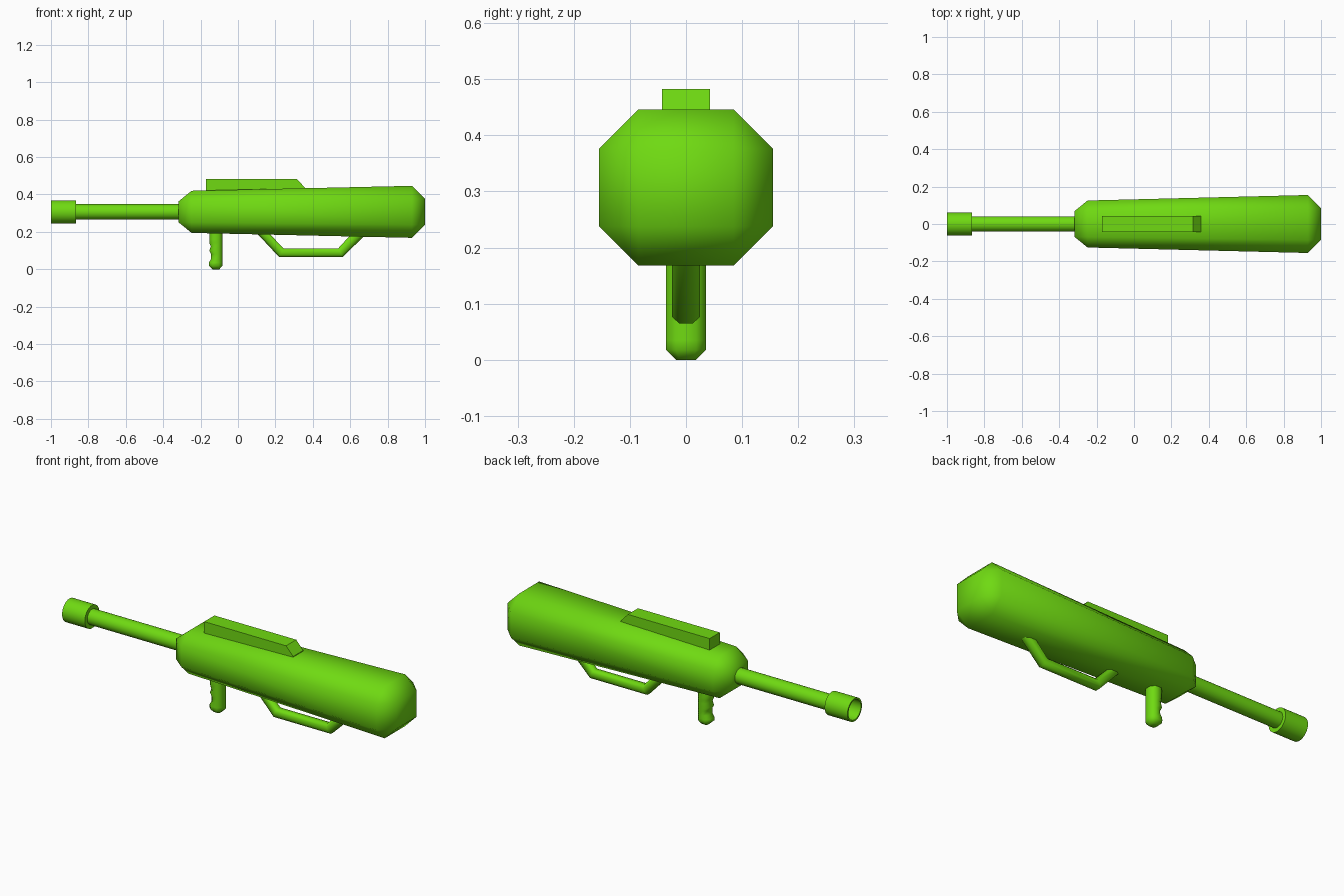
import bpy, bmesh, math
from mathutils import Vector

if "Cube" in bpy.data.objects:
    bpy.data.objects.remove(bpy.data.objects["Cube"])

AXIS_Z = 0.307  # height of the barrel and body axis

green = bpy.data.materials.new("green")
green.diffuse_color = (0.16, 0.70, 0.006, 1)
green.use_nodes = True
green.node_tree.nodes["Principled BSDF"].inputs["Base Color"].default_value = green.diffuse_color


def finish(bm, name, angle=60):
    bmesh.ops.recalc_face_normals(bm, faces=bm.faces)
    mesh = bpy.data.meshes.new(name)
    bm.to_mesh(mesh)
    bm.free()
    mesh.materials.append(green)
    ob = bpy.data.objects.new(name, mesh)
    bpy.context.collection.objects.link(ob)
    bpy.ops.object.select_all(action='DESELECT')
    ob.select_set(True)
    bpy.context.view_layer.objects.active = ob
    bpy.ops.object.shade_smooth_by_angle(angle=math.radians(angle))
    return ob


def loft(name, rings, angle=60):
    """Skin a list of equal-length point rings and cap both ends."""
    bm = bmesh.new()
    vs = [[bm.verts.new(p) for p in ring] for ring in rings]
    n = len(vs[0])
    for a, b in zip(vs, vs[1:]):
        for i in range(n):
            j = (i + 1) % n
            bm.faces.new((a[i], a[j], b[j], b[i]))
    bm.faces.new(vs[0])
    bm.faces.new(vs[-1])
    return finish(bm, name, angle)


def lathe(name, profile, sides=32):
    """Revolve (x, radius) points around the barrel axis."""
    return loft(name, [[(x, r * math.cos(2 * math.pi * i / sides),
                         AXIS_Z + r * math.sin(2 * math.pi * i / sides))
                        for i in range(sides)] for x, r in profile])


def octagon(a, b, c):
    """Chamfered rectangle of half sizes a, b with corner cut c."""
    return [(a - c, -b), (a, c - b), (a, b - c), (a - c, b),
            (c - a, b), (-a, b - c), (-a, c - b), (c - a, -b)]


# body: bevelled box, tapered toward the barrel
bm = bmesh.new()
bmesh.ops.create_cube(bm, size=1)
for v in bm.verts:
    v.co = Vector((v.co.x * 1.318 + 0.341, v.co.y * 0.31, v.co.z * 0.278))
bmesh.ops.bevel(bm, geom=bm.edges[:], offset=0.07, offset_type='OFFSET',
                segments=1, profile=0.5, affect='EDGES')
for v in bm.verts:
    if v.co.x < 0.34:
        v.co.y *= 0.81
        v.co.z *= 0.81
    v.co.z += AXIS_Z
finish(bm, "body")

# barrel and hollow muzzle
lathe("barrel", [(-0.88, 0.041), (-0.29, 0.041)])
lathe("muzzle", [(-0.865, 0.03), (-0.865, 0.0615), (-1.0, 0.0615),
                 (-1.0, 0.053), (-0.885, 0.053), (-0.885, 0.02)])

# top sight rail: side profile extruded across y
side = [(-0.17, 0.40), (-0.17, 0.483), (0.315, 0.483), (0.357, 0.437), (0.357, 0.41)]
loft("sight_rail", [[(x, y, z) for x, z in side] for y in (-0.043, 0.043)], 40)

# grip: stacked octagons (z, front x, back x, half width, chamfer), finger waves on the front
grip = [(0.0, -0.136, -0.1, 0.018, 0.006), (0.018, -0.155, -0.084, 0.036, 0.018),
        (0.035, -0.156, -0.084, 0.036, 0.018), (0.055, -0.144, -0.084, 0.036, 0.018),
        (0.08, -0.143, -0.084, 0.036, 0.018), (0.10, -0.154, -0.084, 0.036, 0.018),
        (0.12, -0.145, -0.084, 0.036, 0.018), (0.14, -0.153, -0.084, 0.036, 0.018),
        (0.16, -0.153, -0.084, 0.036, 0.018), (0.225, -0.153, -0.084, 0.036, 0.018)]
loft("grip", [[((x0 + x1) / 2 + u, w, z)
               for u, w in octagon((x1 - x0) / 2, hw, c)]
              for z, x0, x1, hw, c in grip])

# lower carrying handle: octagon swept between outer and inner path points
stations = [((0.075, 0.22), (0.140, 0.22)), ((0.220, 0.065), (0.243, 0.112)),
            ((0.560, 0.065), (0.536, 0.112)), ((0.717, 0.22), (0.635, 0.22))]
rings = []
for outer, inner in stations:
    o, i = Vector(outer), Vector(inner)
    ring = []
    for y, t in octagon(0.025, 0.5, 0.0125):
        # chamfer a quarter of the thickness at each corner
        s = t if abs(t) == 0.5 else math.copysign(0.25, t)
        p = o.lerp(i, s + 0.5)
        ring.append((p.x, y, p.y))
    rings.append(ring)
loft("carry_handle", rings, 50)
